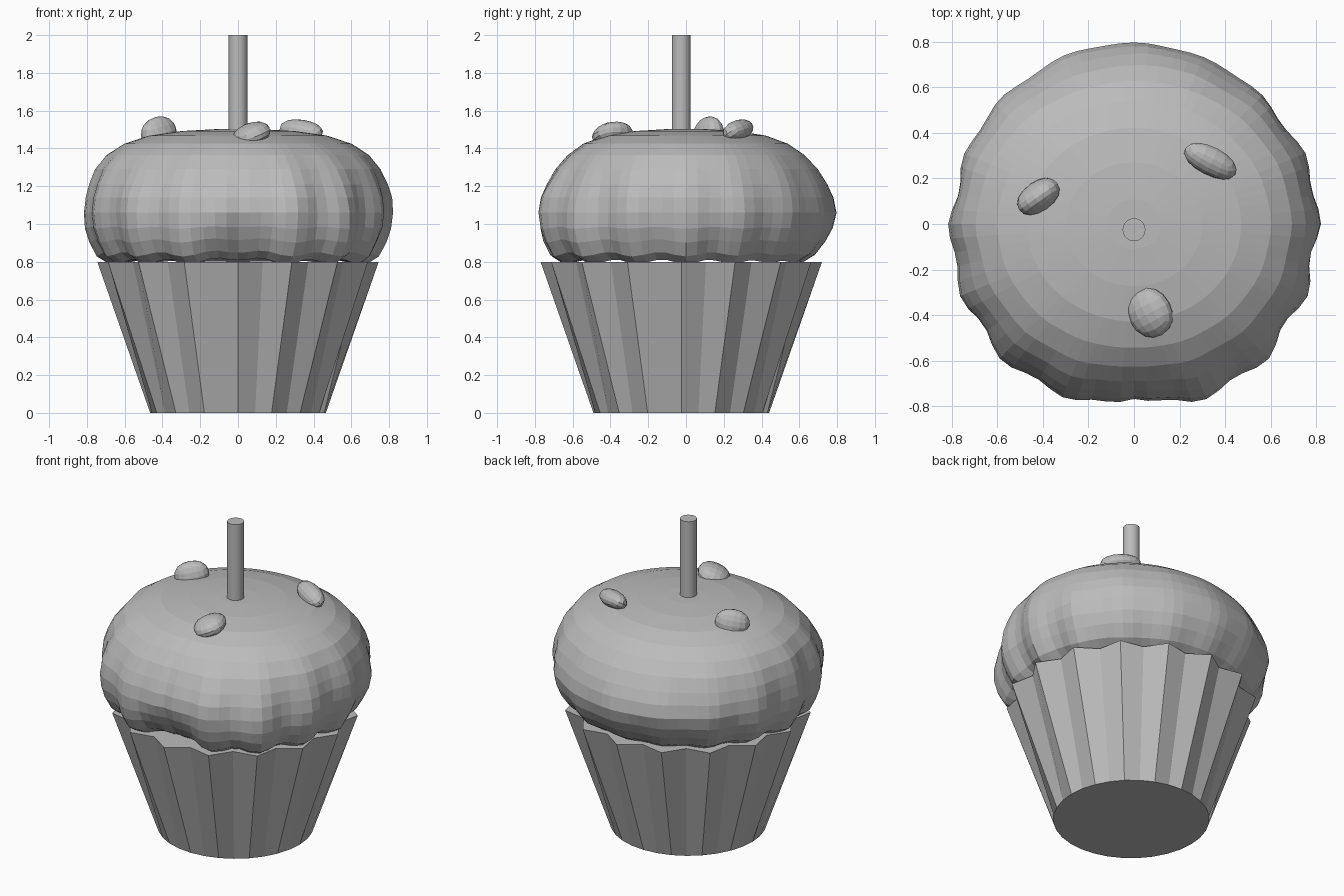
import bpy
import bmesh
from math import sin, cos, pi, radians
from mathutils import Vector, Matrix, Euler, noise

cube = bpy.data.objects.get("Cube")
if cube:
    bpy.data.objects.remove(cube)

grey = bpy.data.materials.new("plain grey")
grey.use_nodes = True
grey.diffuse_color = (0.5, 0.5, 0.5, 1)
grey.node_tree.nodes["Principled BSDF"].inputs["Base Color"].default_value = (0.5, 0.5, 0.5, 1)

CENTRE_Y = -0.025


def finish(bm, name):
    bmesh.ops.recalc_face_normals(bm, faces=bm.faces)
    mesh = bpy.data.meshes.new(name)
    bm.to_mesh(mesh)
    bm.free()
    mesh.materials.append(grey)
    obj = bpy.data.objects.new(name, mesh)
    bpy.context.scene.collection.objects.link(obj)
    return obj


def loft(name, rings):
    """Skin a stack of closed rings and cap both ends."""
    bm = bmesh.new()
    loops = [[bm.verts.new(p) for p in ring] for ring in rings]
    for low, high in zip(loops, loops[1:]):
        for i in range(len(low)):
            j = (i + 1) % len(low)
            bm.faces.new((low[i], low[j], high[j], high[i]))
    bm.faces.new(loops[0][::-1])
    bm.faces.new(loops[-1])
    return finish(bm, name)


# Pleated paper case: round at the base, zigzag at the rim
def case_ring(outer, inner, z):
    ring = []
    for k in range(32):
        a = 2 * pi * k / 32
        r = inner if k % 2 else outer
        ring.append((r * cos(a), CENTRE_Y + r * sin(a), z))
    return ring


loft("paper_case", [case_ring(0.465, 0.465, 0), case_ring(0.745, 0.67, 0.8)])

# Puffy top: a lathed profile with lobes and a drooping hem
profile = [(0.56, 0.82), (0.67, 0.8), (0.735, 0.84), (0.775, 0.91), (0.797, 0.98),
           (0.803, 1.06), (0.797, 1.14), (0.78, 1.21), (0.748, 1.29), (0.69, 1.365),
           (0.6, 1.425), (0.47, 1.468), (0.3, 1.492), (0.12, 1.502)]


def top_point(r, z, a):
    front = max(0, -sin(a))
    back = max(0, sin(a))
    low = min(1, max(0, (1.45 - z) / 0.35))         # lobes fade towards the crown
    high = min(1, max(0, (z - 1.1) / 0.3))
    hem = min(1, max(0, (1.05 - z) / 0.2))
    gap = max(0, 1 - abs(a - 1.5 * pi) / 0.3)       # notch in the middle of the front
    lobe = cos(16 * a) * (1 - 0.75 * back)
    corner = sin(2 * a) ** 2 * front
    r += low * (0.017 * lobe * (1 - gap) + 0.025 * corner - 0.04 * gap)
    r -= hem * (0.05 * back + 0.05 * gap)
    r *= 1 - 0.09 * high * sin(a) ** 2 - 0.012 * back
    z += hem * (0.02 * gap - 0.012 * lobe)
    p = Vector((r * cos(a), r * sin(a), z))
    bump = 0.016 * low * noise.noise(p * 4)
    return p + Vector((cos(a), sin(a), 0)) * bump


SEGMENTS = 80
loft("cake_top", [[top_point(r, z, 2 * pi * k / SEGMENTS) for k in range(SEGMENTS)]
                  for r, z in profile])

# Straight stick in the middle
bm = bmesh.new()
bmesh.ops.create_cone(bm, cap_ends=True, segments=32, radius1=0.05, radius2=0.05, depth=0.6,
                      matrix=Matrix.Translation((0, CENTRE_Y, 1.7)))
stick = finish(bm, "stick")
for poly in stick.data.polygons:
    poly.use_smooth = abs(poly.normal.z) < 0.5
edges_sharp = [abs(e.vertices[0] - e.vertices[1]) for e in stick.data.edges]
bpy.context.view_layer.objects.active = stick
stick.select_set(True)
bpy.ops.object.shade_smooth_by_angle(angle=radians(35))
stick.select_set(False)


# Three angular chips resting on the crown
def chip(name, place, size, turn, taper):
    bm = bmesh.new()
    bmesh.ops.create_cube(bm, size=2)
    for v in bm.verts:
        if v.co.z > 0:
            v.co.y *= taper
    place_matrix = (Matrix.Translation(place)
                    @ Euler([radians(t) for t in turn]).to_matrix().to_4x4()
                    @ Matrix.Diagonal((*size, 1)))
    bmesh.ops.transform(bm, matrix=place_matrix, verts=bm.verts)
    obj = finish(bm, name)
    rounding = obj.modifiers.new("rounding", "SUBSURF")
    rounding.levels = rounding.render_levels = 2


chip("left_back_chip", (0.335, 0.275, 1.495), (0.15, 0.09, 0.065), (32, 8, -27), 0.7)
chip("right_chip", (-0.42, 0.12, 1.485), (0.125, 0.11, 0.1), (0, -12, 35), 0.4)
chip("front_chip", (0.07, -0.39, 1.475), (0.12, 0.155, 0.07), (0, -22, 28), 0.7)
